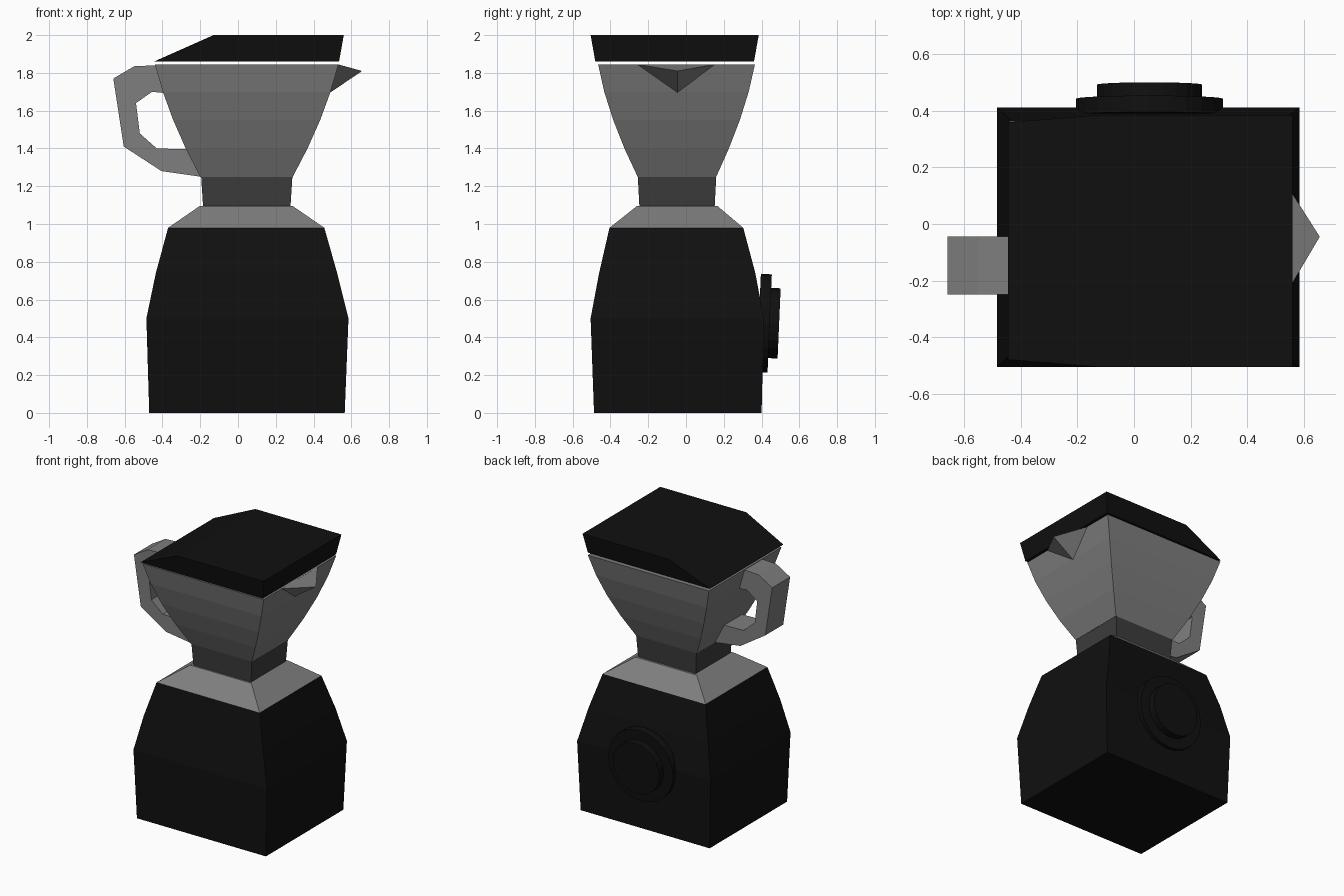
import bpy
import bmesh
import math
from mathutils import Matrix, Vector

cube = bpy.data.objects.get("Cube")
if cube:
    bpy.data.objects.remove(cube, do_unlink=True)


def material(name, value):
    mat = bpy.data.materials.new(name)
    mat.use_nodes = True
    color = (value, value, value, 1)
    mat.diffuse_color = color
    mat.node_tree.nodes["Principled BSDF"].inputs["Base Color"].default_value = color
    return mat


black = material("black_plastic", 0.005)
charcoal = material("charcoal_band", 0.045)
grey = material("grey_jar", 0.21)


def finish(bm, name, mat):
    bmesh.ops.recalc_face_normals(bm, faces=bm.faces)
    mesh = bpy.data.meshes.new(name)
    bm.to_mesh(mesh)
    bm.free()
    mesh.materials.append(mat)
    obj = bpy.data.objects.new(name, mesh)
    bpy.context.collection.objects.link(obj)
    return obj


def loft(name, mat, levels):
    """Closed stack of rectangles, each given as x0, x1, y0, y1, z."""
    bm = bmesh.new()
    rings = []
    for x0, x1, y0, y1, z in levels:
        corners = ((x0, y0), (x1, y0), (x1, y1), (x0, y1))
        rings.append([bm.verts.new((x, y, z)) for x, y in corners])
    for low, high in zip(rings, rings[1:]):
        for i in range(4):
            j = (i + 1) % 4
            bm.faces.new((low[i], low[j], high[j], high[i]))
    bm.faces.new(rings[0][::-1])
    bm.faces.new(rings[-1])
    return finish(bm, name, mat)


# Motor base, collar and neck
loft("motor_base", black, [
    (-0.47, 0.565, -0.487, 0.40, 0),
    (-0.485, 0.585, -0.505, 0.412, 0.5),
    (-0.435, 0.525, -0.46, 0.367, 0.74),
    (-0.37, 0.457, -0.405, 0.303, 0.98)])
loft("base_collar", grey, [
    (-0.37, 0.457, -0.405, 0.303, 0.98),
    (-0.203, 0.29, -0.26, 0.167, 1.095)])
loft("neck_band", charcoal, [
    (-0.185, 0.278, -0.247, 0.152, 1.095),
    (-0.195, 0.288, -0.255, 0.16, 1.25)])

# Flared jar and sloped lid
loft("jar", grey, [
    (-0.2, 0.29, -0.256, 0.16, 1.25),
    (-0.277, 0.368, -0.326, 0.227, 1.4),
    (-0.343, 0.435, -0.385, 0.285, 1.55),
    (-0.398, 0.49, -0.433, 0.332, 1.7),
    (-0.44, 0.532, -0.465, 0.365, 1.845)])
loft("lid", black, [
    (-0.445, 0.535, -0.48, 0.36, 1.86),
    (-0.13, 0.56, -0.505, 0.385, 2.0)])

# Pouring spout
bm = bmesh.new()
for point in ((0.53, -0.26, 1.845), (0.53, 0.155, 1.845),
              (0.487, -0.045, 1.695), (0.657, -0.045, 1.81)):
    bm.verts.new(point)
bmesh.ops.convex_hull(bm, input=bm.verts)
finish(bm, "spout", grey)

# Handle: paired outer and inner points swept across its width
outer = [(-0.40, 1.842), (-0.55, 1.835), (-0.66, 1.77),
         (-0.605, 1.41), (-0.405, 1.28), (-0.195, 1.25)]
inner = [(-0.36, 1.69), (-0.455, 1.70), (-0.54, 1.64),
         (-0.52, 1.48), (-0.43, 1.40), (-0.25, 1.395)]
bm = bmesh.new()
rings = []
for a, b in zip(outer, inner):
    rings.append([bm.verts.new((x, y, z)) for (x, z), y in
                  ((a, -0.25), (a, -0.045), (b, -0.045), (b, -0.25))])
for low, high in zip(rings, rings[1:]):
    for i in range(4):
        j = (i + 1) % 4
        bm.faces.new((low[i], low[j], high[j], high[i]))
bm.faces.new(rings[0])
bm.faces.new(rings[-1])
finish(bm, "handle", grey)


# Control dial on the back, leaning with the wall
def disc(name, radius, y0, y1):
    bm = bmesh.new()
    bmesh.ops.create_cone(bm, cap_ends=True, segments=24, radius1=radius,
                          radius2=radius, depth=y1 - y0)
    turn = Matrix.Rotation(math.radians(-92.5), 4, "X")
    bm.transform(Matrix.Translation(Vector((0.055, (y0 + y1) / 2, 0.475))) @ turn)
    finish(bm, name, black)


disc("dial_plate", 0.26, 0.385, 0.443)
disc("dial_knob", 0.186, 0.43, 0.493)
